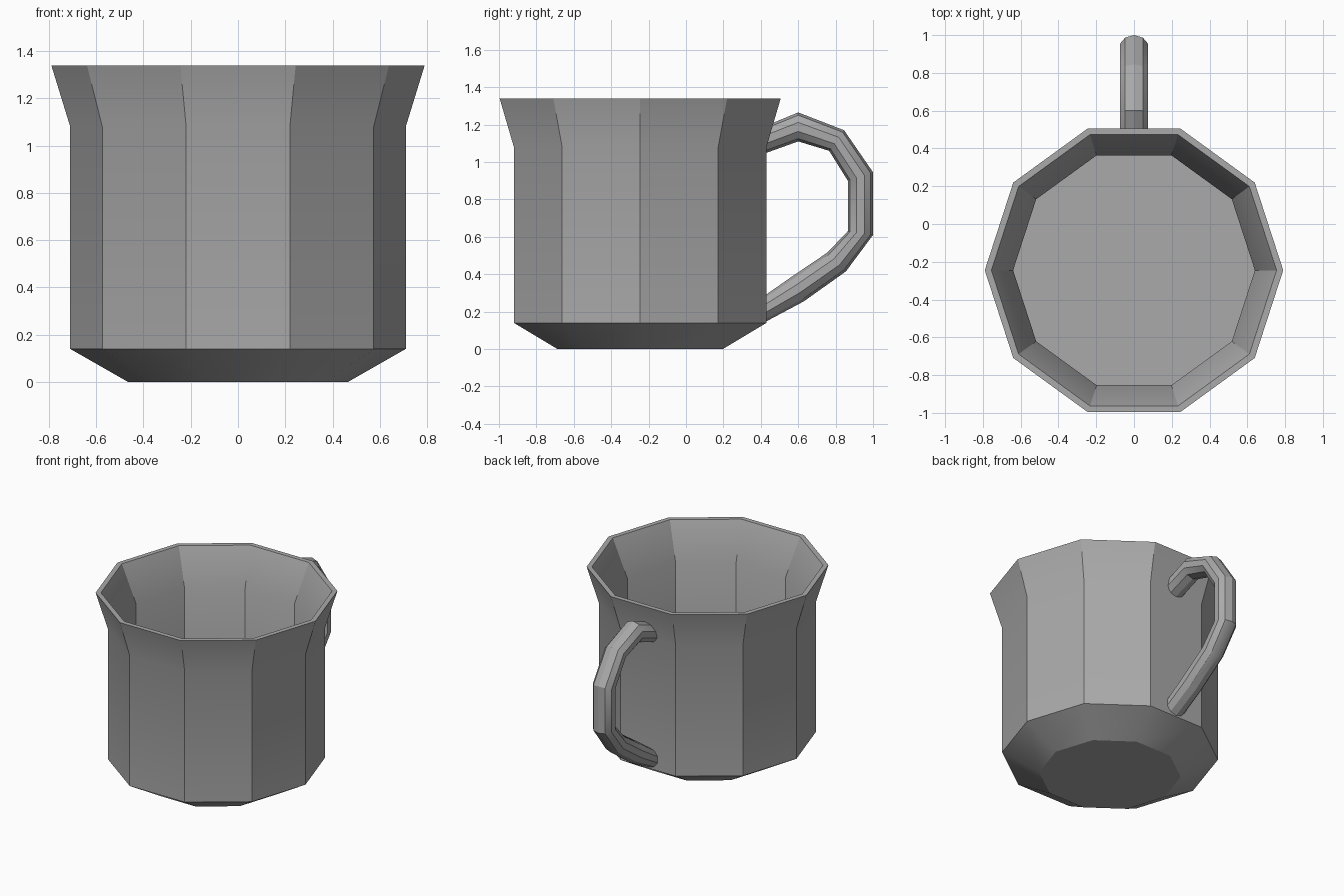
import bpy, bmesh, math
from mathutils import Vector

cube = bpy.data.objects.get("Cube")
if cube:
    bpy.data.objects.remove(cube, do_unlink=True)

SIDES = 10
CENTRE_Y = -0.245

grey = bpy.data.materials.new("mid grey")
grey.use_nodes = True
colour = (0.4, 0.4, 0.4, 1)
grey.diffuse_color = colour
grey.node_tree.nodes["Principled BSDF"].inputs["Base Color"].default_value = colour


def skin_rings(name, rings):
    """Bridge a list of point rings into a closed, capped object."""
    bm = bmesh.new()
    loops = [[bm.verts.new(p) for p in ring] for ring in rings]
    for a, b in zip(loops, loops[1:]):
        for i in range(SIDES):
            j = (i + 1) % SIDES
            bm.faces.new((a[i], a[j], b[j], b[i]))
    bm.faces.new(loops[0][::-1])
    bm.faces.new(loops[-1])
    bmesh.ops.recalc_face_normals(bm, faces=bm.faces)
    mesh = bpy.data.meshes.new(name)
    bm.to_mesh(mesh)
    bm.free()
    mesh.materials.append(grey)
    obj = bpy.data.objects.new(name, mesh)
    bpy.context.collection.objects.link(obj)
    bpy.ops.object.select_all(action='DESELECT')
    obj.select_set(True)
    bpy.context.view_layer.objects.active = obj
    bpy.ops.object.shade_smooth_by_angle(angle=math.radians(30))
    return obj


def ring(centre, u, v):
    """Ten-sided ring spanned by two radius vectors."""
    turns = [math.tau * i / SIDES for i in range(SIDES)]
    return [centre + u * math.cos(t) + v * math.sin(t) for t in turns]


# Cup: outside from the base up to the rim, then down the inside to the floor
cup_profile = [(0.465, 0), (0.71, 0.14), (0.71, 1.08), (0.79, 1.34),
               (0.755, 1.34), (0.64, 1.08), (0.64, 0.14)]
skin_rings("cup_body", [ring(Vector((0, CENTRE_Y, z)), Vector((r, 0, 0)), Vector((0, r, 0)))
                        for r, z in cup_profile])

# Handle: outer and inner edge (y, z) of each cross-section, both ends sunk in the wall
handle_sections = [((0.43, 1.195), (0.405, 1.04)), ((0.60, 1.265), (0.60, 1.11)),
                   ((0.845, 1.17), (0.765, 1.06)), ((1.0, 0.945), (0.865, 0.90)),
                   ((1.0, 0.61), (0.865, 0.63)), ((0.855, 0.415), (0.755, 0.515)),
                   ((0.63, 0.255), (0.57, 0.39)), ((0.405, 0.135), (0.405, 0.275))]
handle_rings = []
for outer, inner in handle_sections:
    a, b = Vector((0, *outer)), Vector((0, *inner))
    handle_rings.append(ring((a + b) / 2, (a - b) / 2, Vector((0.079, 0, 0))))
skin_rings("handle", handle_rings)
